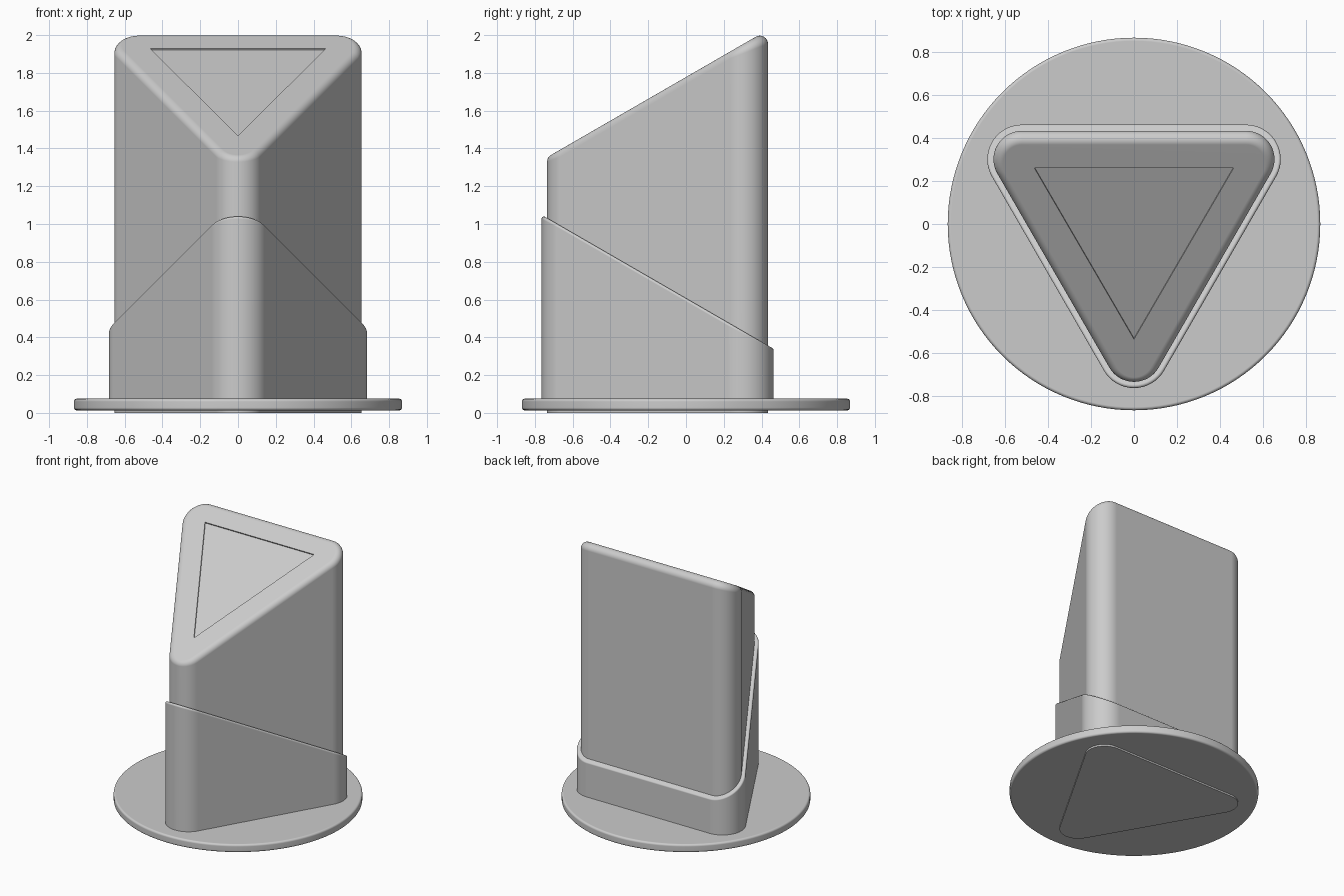
import bpy, bmesh, math
from mathutils import Vector

cube = bpy.data.objects.get("Cube")
if cube:
    bpy.data.objects.remove(cube, do_unlink=True)

grey = bpy.data.materials.new("plain grey")
grey.use_nodes = True
grey.diffuse_color = (0.6, 0.6, 0.6, 1)
grey.node_tree.nodes["Principled BSDF"].inputs["Base Color"].default_value = (0.6, 0.6, 0.6, 1)

SLOPE = math.radians(30)
REACH = 0.603          # distance from the axis to each corner centre
ARC_STEPS = 16
FILLET_STEPS = 8


def make_object(name, bm):
    bmesh.ops.recalc_face_normals(bm, faces=bm.faces)
    mesh = bpy.data.meshes.new(name)
    bm.to_mesh(mesh)
    bm.free()
    mesh.materials.append(grey)
    obj = bpy.data.objects.new(name, mesh)
    bpy.context.collection.objects.link(obj)
    return obj


def finish(obj):
    """Smooth the rounded edges and keep the broad faces flat."""
    bpy.ops.object.select_all(action='DESELECT')
    obj.select_set(True)
    bpy.context.view_layer.objects.active = obj
    for mod in list(obj.modifiers):
        bpy.ops.object.modifier_apply(modifier=mod.name)
    bpy.ops.object.shade_smooth_by_angle(angle=math.radians(30))
    weighted = obj.modifiers.new("flat faces", 'WEIGHTED_NORMAL')
    weighted.keep_sharp = True


def slanted_prism(name, radius, fillet, bottom, height, tilt):
    """Rounded triangular prism with a filleted, slanted top; height is on the axis."""
    up = Vector((0, -math.sin(tilt), math.cos(tilt)))
    columns = []
    for corner in (270, 30, 150):
        a = math.radians(corner)
        centre = Vector((math.cos(a), math.sin(a), 0)) * REACH
        for i in range(ARC_STEPS + 1):
            b = a + math.radians(120 * i / ARC_STEPS - 60)
            out = Vector((math.cos(b), math.sin(b), 0))
            core = centre + out * (radius - fillet)
            core.z = height + core.y * math.tan(tilt) - fillet / math.cos(tilt)
            base = centre + out * radius
            base.z = bottom
            arc = [core + out.slerp(up, k / FILLET_STEPS) * fillet
                   for k in range(FILLET_STEPS + 1)]
            columns.append([base] + arc)
    bm = bmesh.new()
    grid = [[bm.verts.new(p) for p in col] for col in columns]
    for i, col in enumerate(grid):
        nxt = grid[(i + 1) % len(grid)]
        for k in range(len(col) - 1):
            bm.faces.new((col[k], nxt[k], nxt[k + 1], col[k + 1]))
    bm.faces.new([col[0] for col in grid])
    bm.faces.new([col[-1] for col in grid])
    return make_object(name, bm)


# Main body, reaching down through the base
BODY_TOP = 1.778
body = slanted_prism("body", 0.1325, 0.043, 0, BODY_TOP, SLOPE)

# Shallow triangular recess in the slanted top
normal = Vector((0, -math.sin(SLOPE), math.cos(SLOPE)))
bm = bmesh.new()
outline = [Vector((x, y, BODY_TOP + y * math.tan(SLOPE)))
           for x, y in ((-0.465, 0.262), (0.465, 0.262), (0, -0.537))]
low = [bm.verts.new(p - normal * 0.01) for p in outline]
high = [bm.verts.new(p + normal * 0.1) for p in outline]
bm.faces.new(low)
bm.faces.new(high)
for i in range(3):
    j = (i + 1) % 3
    bm.faces.new((low[i], low[j], high[j], high[i]))
cutter = make_object("recess_cutter", bm)
cutter.hide_render = True
cut = body.modifiers.new("recess", 'BOOLEAN')
cut.operation = 'DIFFERENCE'
cut.solver = 'EXACT'
cut.object = cutter
finish(body)
bpy.data.objects.remove(cutter, do_unlink=True)

# Sleeve around the lower body, slanted the other way
sleeve = slanted_prism("sleeve", 0.1615, 0.012, 0.05, 0.607, -SLOPE)
finish(sleeve)

# Round base plate with softened rims
bm = bmesh.new()
bmesh.ops.create_cone(bm, cap_ends=True, segments=128, radius1=0.868, radius2=0.868, depth=0.062)
bmesh.ops.translate(bm, verts=bm.verts, vec=(0, 0, 0.044))
base = make_object("base_plate", bm)
rim = base.modifiers.new("rim", 'BEVEL')
rim.width = 0.015
rim.segments = 5
rim.limit_method = 'ANGLE'
finish(base)
